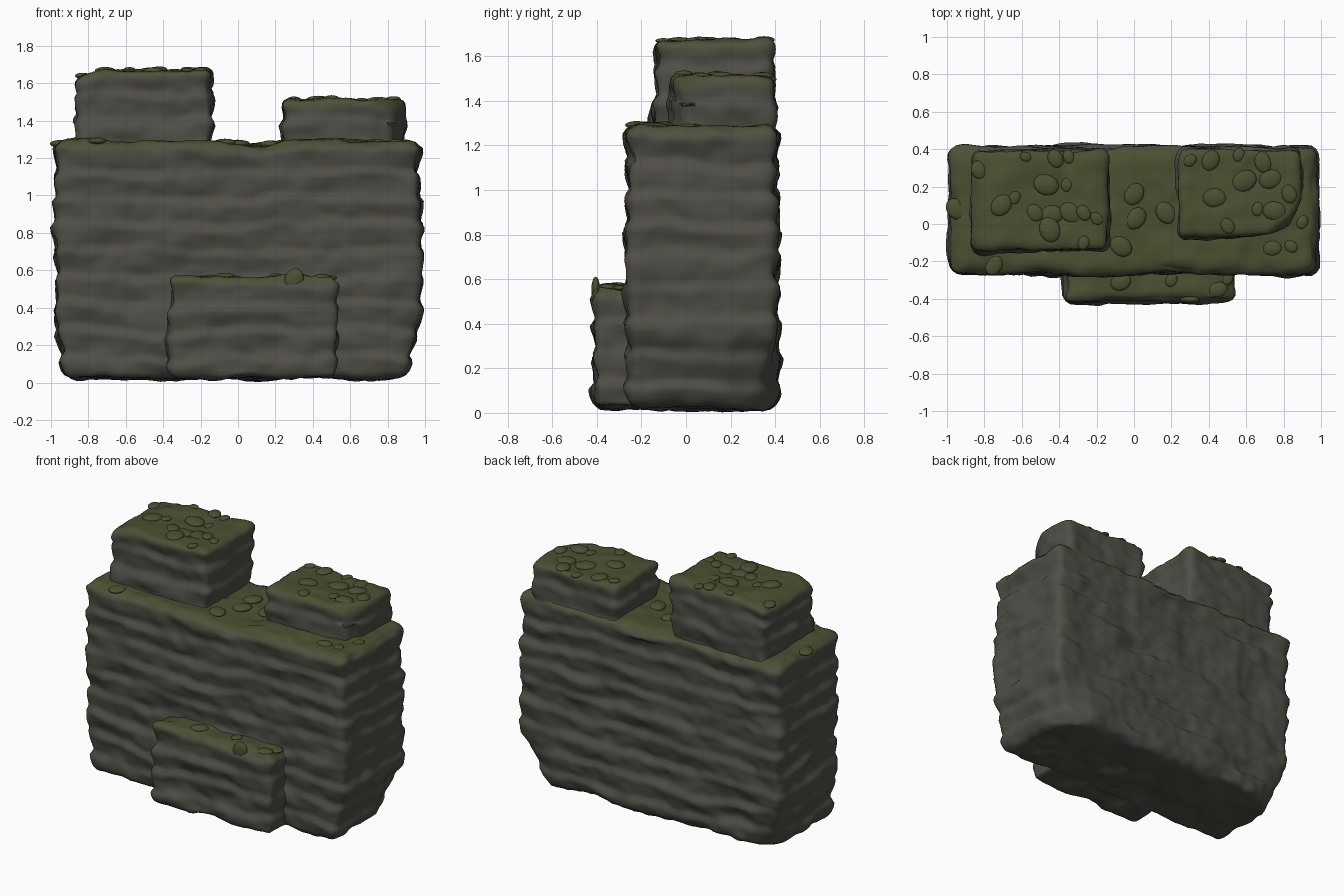
import bpy, bmesh, math, random
from mathutils import Vector, noise
from mathutils.bvhtree import BVHTree

if "Cube" in bpy.data.objects:
    bpy.data.objects.remove(bpy.data.objects["Cube"])

random.seed(4)


def material(name, rgb):
    m = bpy.data.materials.new(name)
    m.diffuse_color = (*rgb, 1)
    m.use_nodes = True
    m.node_tree.nodes["Principled BSDF"].inputs["Base Color"].default_value = m.diffuse_color
    return m


STONE = material("grey stone", (0.080, 0.076, 0.062))
MOSSY = material("mossy stone", (0.078, 0.080, 0.046))
MOSS = material("green moss", (0.070, 0.080, 0.031))
trees = []


def add_object(name, bm, mats):
    me = bpy.data.meshes.new(name)
    bm.to_mesh(me)
    bm.free()
    for m in mats:
        me.materials.append(m)
    for p in me.polygons:
        p.use_smooth = True
    ob = bpy.data.objects.new(name, me)
    bpy.context.collection.objects.link(ob)
    return ob


def course(t):
    """Layer profile: leans outward going up, then steps back in."""
    f = t % 1.0
    return f / 0.68 if f < 0.68 else 0.5 + 0.5 * math.cos(math.pi * (f - 0.68) / 0.32)


def rock_block(name, lo, hi, shape=None, r=0.045):
    """Rounded box, cut into a fine grid and weathered into horizontal layers."""
    lo, hi = Vector(lo), Vector(hi)
    bm = bmesh.new()
    bmesh.ops.create_cube(bm, size=1)
    for v in bm.verts:
        v.co = Vector([lo[i] + (v.co[i] + 0.5) * (hi[i] - lo[i]) for i in range(3)])
    for axis, step in ((0, 0.03), (1, 0.03), (2, 0.02)):
        n = max(2, round((hi[axis] - lo[axis]) / step))
        normal = Vector([float(i == axis) for i in range(3)])
        for k in range(1, n):
            co = lo + normal * (hi[axis] - lo[axis]) * k / n
            bmesh.ops.bisect_plane(bm, geom=bm.verts[:] + bm.edges[:] + bm.faces[:],
                                   plane_co=co, plane_no=normal)
    up = {}
    for v in bm.verts:
        p = v.co.copy()
        c = Vector([min(max(p[i], lo[i] + r), hi[i] - r) for i in range(3)])
        n = (p - c).normalized()
        p = c + n * r
        # layered courses on the sides, lumps and chipped blocks everywhere
        t = p.z / 0.142 + 0.25 * noise.noise(p * 2.3) + 0.15 * noise.noise(p * 7)
        side = math.hypot(n.x, n.y)
        wear = 0.75 + 0.6 * noise.noise(p * 4 + Vector((5, 2, 1)))
        d = side * 0.026 * wear * (course(t) - 0.6)
        block = Vector((p.x * 5, p.y * 5, p.z * 7))
        d += 0.022 * noise.noise(p * 3.1) + 0.018 * noise.noise(block)
        d += 0.012 * noise.noise(p * 14)
        p += n * d
        if shape:
            shape(p)
        p.z = max(p.z, 0.0)
        v.co = p
        up[v] = n.z
    # moss lies on the tops, fading over the rim
    for f in bm.faces:
        c = f.calc_center_median()
        u = sum(up[v] for v in f.verts) / len(f.verts) + 0.2 * noise.noise(c * 6)
        rim = hi.z - c.z < 0.05 + 0.04 * noise.noise(c * 5)
        f.material_index = 2 if u > 0.72 else 1 if u > 0.25 or rim else 0
    trees.append(BVHTree.FromBMesh(bm))
    return add_object(name, bm, [STONE, MOSSY, MOSS])


def taper_foot(p):
    # base draws in near the ground, more at the right and rear
    k = max(0.0, 0.32 - p.z) / 0.32
    p.x *= 1 - (0.085 if p.x > 0 else 0.045) * k
    corner = max(0, p.y + abs(p.x) - 1.1) * k
    p.x -= math.copysign(corner * 0.35, p.x)
    p.y -= corner * 0.35
    # top dips in the gap between the towers
    if p.z > 1.2:
        p.z -= 0.02 * math.exp(-((p.x - 0.06) / 0.18) ** 2)
    p.z += 0.012


def shape_left(p):
    # outer shoulder slopes down, front foot flares out
    if p.z > 1.45:
        p.z -= 0.35 * max(0, -0.72 - p.x) * (p.z - 1.45) / 0.23
    flare = min(1, max(0, 1.42 - p.z) / 0.2)
    p.y -= 0.03 * flare * max(0, 0.39 - p.y) / 0.52


def shape_right(p):
    # front right corner is worn down and rounded
    over = max(0, p.x - p.y - 0.76)
    p.x -= over * 0.28
    p.y += over * 0.28
    if p.z > 1.4:
        p.z -= over * 0.2


rock_block("main_wall", (-0.975, -0.26, 0.01), (0.975, 0.405, 1.28), taper_foot)
rock_block("left_tower", (-0.86, -0.135, 1.15), (-0.14, 0.39, 1.67), shape_left)
rock_block("right_tower", (0.24, -0.07, 1.15), (0.885, 0.40, 1.51), shape_right)
rock_block("front_ledge", (-0.365, -0.41, 0.025), (0.535, -0.15, 0.57), None, 0.035)

# Moss clumps: x, y, radius, dropped onto the highest surface
clumps = [
    (-.95, .08, .05), (-.83, .29, .04), (-.58, .36, .025), (-.42, .35, .04), (-.35, .36, .03),
    (-.47, .21, .055), (-.36, .21, .03), (-.64, .14, .03), (-.71, .10, .05), (-.53, .06, .04),
    (-.44, .05, .05), (-.34, .06, .05), (-.27, .06, .035), (-.45, -.03, .055), (-.20, .03, .03),
    (-.27, -.10, .03), (-.75, -.22, .045), (0, .16, .05), (.01, .03, .05), (.17, .06, .05),
    (-.07, -.12, .05), (-.07, -.31, .045), (.30, .34, .03), (.41, .34, .045), (.56, .37, .03),
    (.69, .33, .045), (.73, .24, .05), (.59, .23, .055), (.43, .14, .05), (.50, -.01, .035),
    (.75, .07, .05), (.83, .16, .04), (.66, .08, .03), (.90, .01, .03), (.74, -.13, .04),
    (.84, -.12, .03), (.50, -.29, .03), (.45, -.35, .04), (.30, -.405, .05), (.20, -.30, .03)]
bm = bmesh.new()
for x, y, rad in clumps:
    hits = [t.ray_cast(Vector((x, y, 3)), Vector((0, 0, -1))) for t in trees]
    hits = [h for h in hits if h[0] is not None]
    if not hits:
        continue
    loc, nor = max(hits, key=lambda h: h[0].z)[:2]
    new = bmesh.ops.create_icosphere(bm, subdivisions=3, radius=1)["verts"]
    turn = nor.to_track_quat('Z', 'Y').to_matrix()
    spin = random.uniform(0, math.pi)
    for v in new:
        q = Vector((v.co.x * rad, v.co.y * rad * 1.25, v.co.z * rad * 0.4))
        q = Vector((q.x * math.cos(spin) - q.y * math.sin(spin),
                    q.x * math.sin(spin) + q.y * math.cos(spin), q.z))
        v.co = loc + turn @ q
add_object("moss_clumps", bm, [MOSS])
